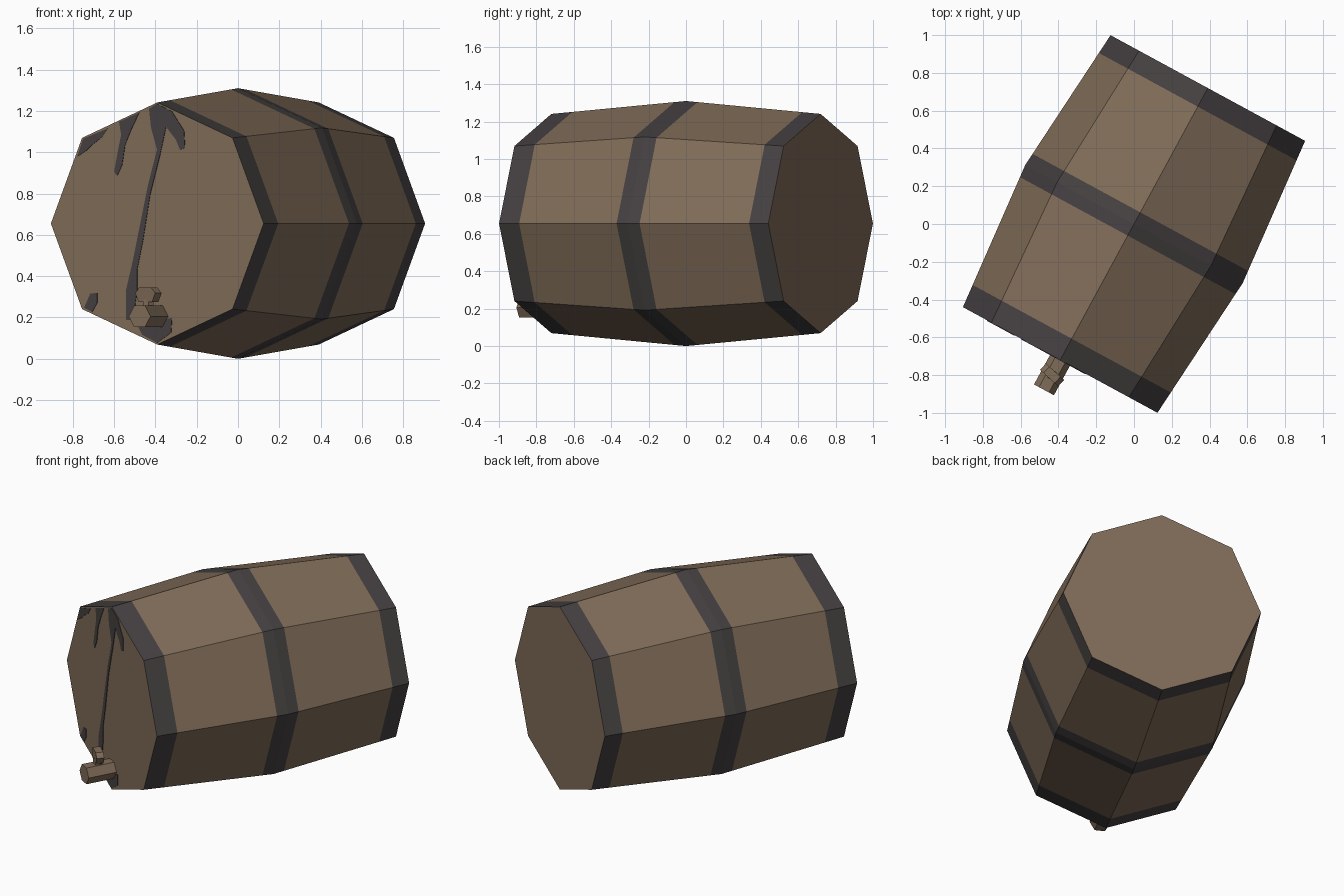
import bpy, bmesh, math
from mathutils import Matrix, Vector

if "Cube" in bpy.data.objects:
    bpy.data.objects.remove(bpy.data.objects["Cube"])

TURN = Matrix.Rotation(math.radians(-28.5), 4, 'Z')   # barrel axis is local y
HALF, R_END, R_MID, ZC = 0.819, 0.586, 0.655, 0.655


def material(name, rgb):
    m = bpy.data.materials.new(name)
    m.diffuse_color = (*rgb, 1)
    m.use_nodes = True
    m.node_tree.nodes["Principled BSDF"].inputs["Base Color"].default_value = m.diffuse_color
    return m


WOOD = material("brown wood", (0.216, 0.150, 0.098))
IRON = material("dark iron", (0.060, 0.052, 0.053))


def finish(name, bm, mats):
    bmesh.ops.recalc_face_normals(bm, faces=bm.faces)
    me = bpy.data.meshes.new(name)
    bm.to_mesh(me)
    bm.free()
    for m in mats:
        me.materials.append(m)
    ob = bpy.data.objects.new(name, me)
    ob.matrix_world = TURN
    bpy.context.collection.objects.link(ob)
    return ob


def prism(name, points, offset, mat):
    """Close a flat outline and extrude it by the offset vector."""
    bm = bmesh.new()
    base = bm.faces.new([bm.verts.new(p) for p in points])
    ext = bmesh.ops.extrude_face_region(bm, geom=[base], use_keep_orig=True)
    verts = [g for g in ext['geom'] if isinstance(g, bmesh.types.BMVert)]
    bmesh.ops.translate(bm, verts=verts, vec=offset)
    bmesh.ops.recalc_face_normals(bm, faces=bm.faces)
    bmesh.ops.triangulate(bm, faces=[f for f in bm.faces if len(f.verts) > 4])
    return finish(name, bm, [mat])


# Barrel: eight-sided rings along y, with hoops at both ends and the middle
stations = [-HALF, -HALF + 0.128, -0.07, 0, 0.07, HALF - 0.112, HALF]
hoops = {0, 2, 3, 5}
bm = bmesh.new()
rings = []
for y in stations:
    r = R_MID + (R_END - R_MID) * abs(y) / HALF
    rings.append([bm.verts.new((r * math.cos(i * math.pi / 4), y,
                                ZC + r * math.sin(i * math.pi / 4))) for i in range(8)])
for k in range(len(rings) - 1):
    for i in range(8):
        j = (i + 1) % 8
        f = bm.faces.new((rings[k][i], rings[k][j], rings[k + 1][j], rings[k + 1][i]))
        f.material_index = 1 if k in hoops else 0
bm.faces.new(rings[0])
bm.faces.new(rings[-1])
finish("barrel", bm, [WOOD, IRON])

# Dark stains on the front lid: thin plates, outlines in front-view grid pixels
stains = {
    "long_drip": [(157, 104), (172, 112), (184, 131), (185, 148), (180, 150), (176, 140),
                  (166, 127), (160, 155), (150, 195), (143, 240), (137, 270), (137, 290),
                  (133, 320), (126, 320), (126, 290), (133, 260), (140, 225), (148, 185),
                  (157, 150), (151, 128), (149, 109)],
    "short_drip": [(119, 122), (139, 113), (131, 130), (125, 145), (122, 165),
                   (117, 176), (114, 172), (118, 150), (121, 135)],
    "upper_stain": [(77, 157), (83, 139), (107, 129), (101, 138), (92, 145), (86, 151)],
    "lower_stain": [(84, 308), (90, 294), (97, 293), (97, 303), (92, 312)],
    "tap_stain": [(138, 327), (172, 318), (171, 333), (157, 343), (142, 335)],
}
for name, outline in stains.items():
    pts = [((px - 157) / 182, -HALF + 0.001, (359 - pz) / 206.5) for px, pz in outline]
    prism(name, pts, Vector((0, -0.004, 0)), IRON)

# Tap spout: six-sided prism sticking out of the front lid
spout = [(0.06 * math.cos(i * math.pi / 3), -HALF + 0.01,
          0.205 + 0.06 * math.sin(i * math.pi / 3)) for i in range(6)]
prism("tap_spout", spout, Vector((0, -0.19, 0)), WOOD)

# Tap stem: short six-sided post
TAP_Y = -HALF - 0.09
stem = [(0.028 * math.cos(i * math.pi / 3), TAP_Y + 0.028 * math.sin(i * math.pi / 3), 0.245)
        for i in range(6)]
prism("tap_stem", stem, Vector((0, 0, 0.045)), WOOD)

# Tap handle: six-sided bar plate, turned a little across the spout
spin = Matrix.Translation((0, TAP_Y, 0.31)) @ Matrix.Rotation(math.radians(-13.7), 4, 'Z')
bar = [(-0.065, 0.008), (-0.04, 0.034), (0.04, 0.034),
       (0.065, 0.008), (0.045, -0.034), (-0.045, -0.034)]
prism("tap_handle", [spin @ Vector((x, 0.023, z)) for x, z in bar],
      spin.to_3x3() @ Vector((0, -0.046, 0)), WOOD)
